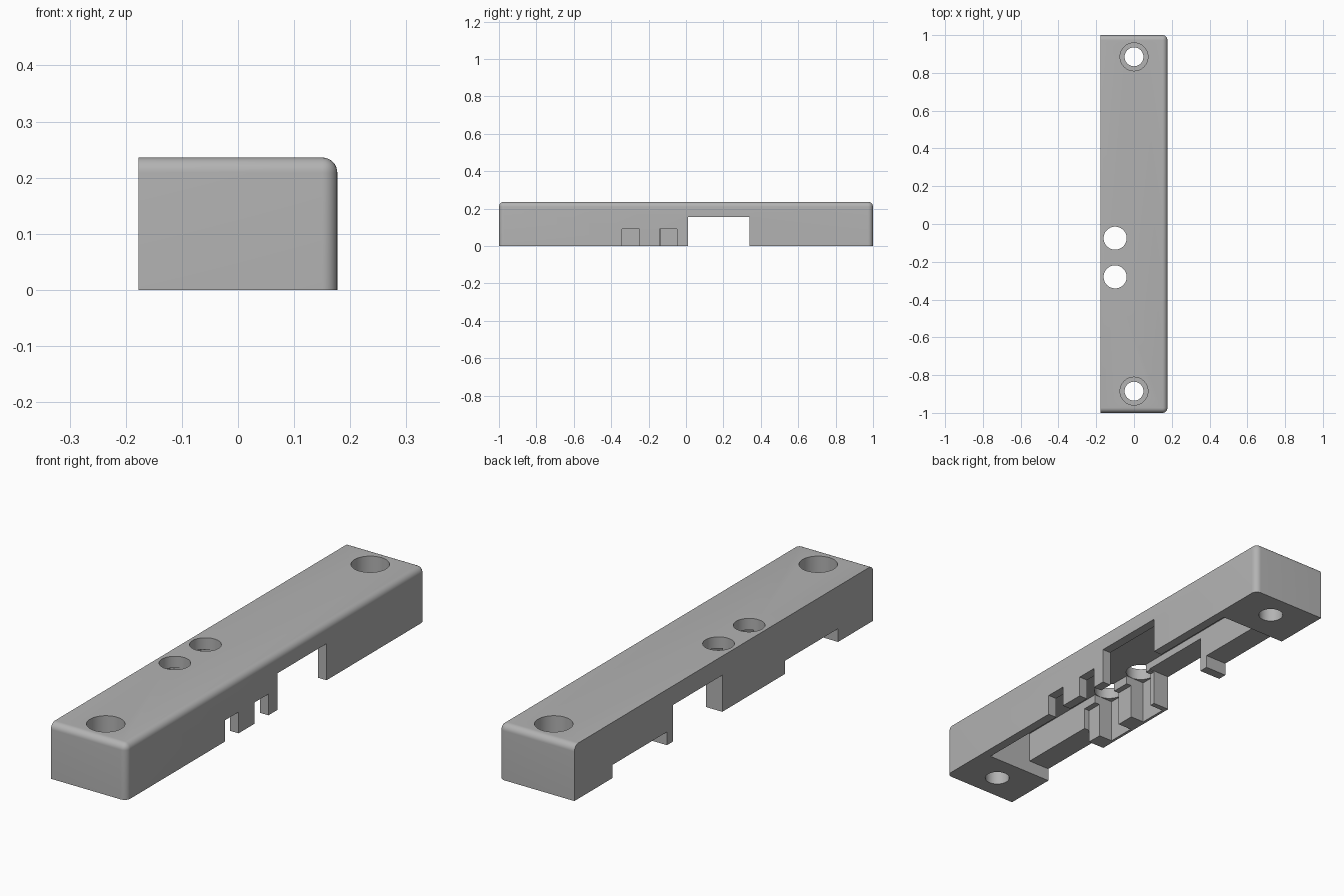
import bpy
import bmesh
import math
from mathutils import Matrix, Vector

if "Cube" in bpy.data.objects:
    bpy.data.objects.remove(bpy.data.objects["Cube"], do_unlink=True)

W, H, R = 0.177, 0.236, 0.027      # half width, height, edge radius
CEIL = 0.187                       # ceiling of the hollow
LOW = -0.1                         # cutters start below the floor

grey = bpy.data.materials.new("plain grey")
grey.use_nodes = True
grey.diffuse_color = (0.45, 0.45, 0.45, 1)
grey.node_tree.nodes["Principled BSDF"].inputs["Base Color"].default_value = (0.45, 0.45, 0.45, 1)


def box_mesh(x0, x1, y0, y1, z0, z1):
    bm = bmesh.new()
    size = Vector((x1 - x0, y1 - y0, z1 - z0))
    mid = Vector((x0 + x1, y0 + y1, z0 + z1)) / 2
    bmesh.ops.create_cube(bm, size=1, matrix=Matrix.Translation(mid) @ Matrix.Diagonal(size).to_4x4())
    return bm


def make_object(name, bm):
    mesh = bpy.data.meshes.new(name)
    bm.to_mesh(mesh)
    bm.free()
    obj = bpy.data.objects.new(name, mesh)
    bpy.context.collection.objects.link(obj)
    return obj


# Cover body: rounded on the top and outer edges, flat on the -x side and below
bm = box_mesh(-W, W, -1, 1, 0, H)


def is_round(edge):
    mid = (edge.verts[0].co + edge.verts[1].co) / 2
    top = mid.z > H - 0.001 and mid.x > -W + 0.001
    corner = abs(mid.z - H / 2) < 0.001 and mid.x > 0
    return top or corner


bmesh.ops.bevel(bm, geom=[e for e in bm.edges if is_round(e)], offset=R,
                segments=8, profile=0.5, affect='EDGES')
body = make_object("cover_body", bm)
body.data.materials.append(grey)


def cut(bm):
    cutter = make_object("cutter", bm)
    cutter.hide_render = True
    cutter.data.materials.append(grey)
    mod = body.modifiers.new("cut", 'BOOLEAN')
    mod.operation = 'DIFFERENCE'
    mod.solver = 'EXACT'
    mod.object = cutter
    bpy.context.view_layer.objects.active = body
    bpy.ops.object.modifier_apply(modifier=mod.name)
    bpy.data.objects.remove(cutter, do_unlink=True)


def cut_box(x0, x1, y0, y1, top):
    cut(box_mesh(x0, x1, y0, y1, LOW, top))


def cut_hole(x, y, radius, z0):
    bm = bmesh.new()
    bmesh.ops.create_cone(bm, cap_ends=True, segments=48, radius1=radius, radius2=radius,
                          depth=0.4 - z0, matrix=Matrix.Translation((x, y, (0.4 + z0) / 2)))
    cut(bm)


# Long hollow between the two end blocks
cut_box(-0.075, 0.137, -0.765, 0.745, CEIL)

# Clearance steps under the -x wall
cut_box(-0.3, -0.05, -0.765, -0.41, 0.056)
cut_box(-0.3, -0.05, 0.38, 0.745, 0.056)

# Wide opening straight across
cut_box(-0.3, 0.3, 0.01, 0.34, 0.155)

# Small notches in the +x wall
for y in (-0.295, -0.095):
    cut_box(0.1, 0.3, y - 0.046, y + 0.046, 0.09)

# Thinner middle block with two pockets and their round openings
cut_box(-0.1, 0.0, -0.41, 0.02, 0.15)
for y in (-0.28, -0.075):
    cut_box(-0.165, 0.0, y - 0.062, y + 0.062, CEIL)
    cut_hole(-0.1, y, 0.061, LOW)

# Counterbored screw holes in the end blocks
for y in (-0.885, 0.885):
    cut_hole(0, y, 0.05, LOW)
    cut_hole(0, y, 0.074, 0.118)

# Smooth the round surfaces, keep the corners crisp
bpy.ops.object.select_all(action='DESELECT')
body.select_set(True)
bpy.context.view_layer.objects.active = body
bpy.ops.object.shade_smooth_by_angle(angle=math.radians(30))
